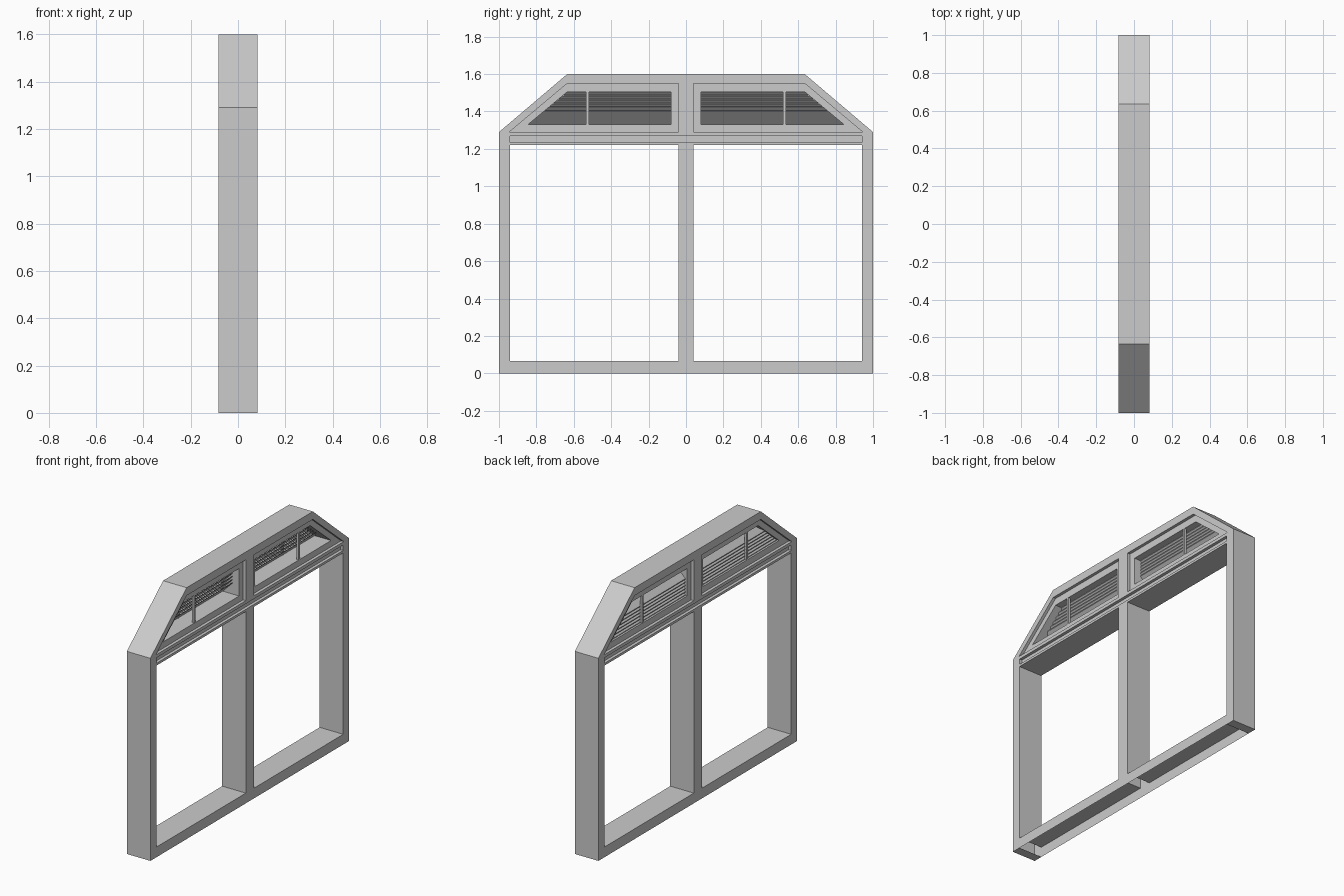
import bpy, bmesh
from mathutils import Matrix

if "Cube" in bpy.data.objects:
    bpy.data.objects.remove(bpy.data.objects["Cube"])

# local (x, y, z) -> world (y, z, x): profiles are drawn in the y-z plane
TO_YZ = Matrix(((0, 0, 1, 0), (1, 0, 0, 0), (0, 1, 0, 0), (0, 0, 0, 1)))


def mirror(pts):
    return [(-y, z) for y, z in reversed(pts)]


def rect(y0, y1, z0, z1):
    return [(y0, z0), (y1, z0), (y1, z1), (y0, z1)]


def plate(name, loops, half, x=0.0, open_bottom=False):
    """Extrude an outline with holes along x, +-half around x."""
    cu = bpy.data.curves.new(name + "_profile", 'CURVE')
    cu.dimensions = '2D'
    cu.fill_mode = 'BOTH'
    cu.extrude = half
    for pts in loops:
        s = cu.splines.new('POLY')
        s.points.add(len(pts) - 1)
        for p, (y, z) in zip(s.points, pts):
            p.co = (y, z, 0, 1)
        s.use_cyclic_u = True
    tmp = bpy.data.objects.new(name + "_tmp", cu)
    bpy.context.collection.objects.link(tmp)
    bpy.context.view_layer.update()
    dg = bpy.context.evaluated_depsgraph_get()
    me = bpy.data.meshes.new_from_object(tmp.evaluated_get(dg))
    bpy.data.objects.remove(tmp)
    me.transform(Matrix.Translation((x, 0, 0)) @ TO_YZ)
    bm = bmesh.new()
    bm.from_mesh(me)
    bmesh.ops.remove_doubles(bm, verts=bm.verts, dist=1e-5)
    bmesh.ops.recalc_face_normals(bm, faces=bm.faces)
    if open_bottom:
        gone = [f for f in bm.faces if all(v.co.z < 1e-4 for v in f.verts)
                and abs(f.calc_center_median().y) < 0.93]
        bmesh.ops.delete(bm, geom=gone, context='FACES_ONLY')
    for f in bm.faces:
        f.smooth = False
    bm.to_mesh(me)
    bm.free()
    me.name = name
    ob = bpy.data.objects.new(name, me)
    bpy.context.collection.objects.link(ob)
    return ob


W = 0.083      # half depth of the frame
R = 0.064      # half depth of recessed parts

# Outer frame with window openings, upper light openings and transom groove
outline = [(-1, 0), (-0.94, 0), (0.94, 0), (1, 0), (1, 1.29),
           (0.635, 1.6), (-0.635, 1.6), (-1, 1.29)]
pane = rect(0.04, 0.94, 0.065, 1.22)
light = [(0.04, 1.29), (0.945, 1.29), (0.635, 1.55), (0.04, 1.55)]
groove = rect(-0.94, 0.94, 1.235, 1.27)
plate("window_frame", [outline, pane, mirror(pane), light, mirror(light), groove],
      W, open_bottom=True)
plate("transom_groove_panel", [groove], R)

# Sashes and thin vertical bars in the upper lights
vent = [(0.08, 1.33), (0.845, 1.33), (0.635, 1.505), (0.08, 1.505)]
bar = rect(0.518, 0.534, 1.33, 1.505)
for side, f in (("right", lambda p: p), ("left", mirror)):
    plate("vent_sash_" + side, [f(light), f(vent)], R)
    plate("vent_bar_outer_" + side, [f(bar)], 0.007, R - 0.008)
    plate("vent_bar_inner_" + side, [f(bar)], 0.007, -R + 0.008)


# Sloping louvre slats, clipped to the slanted vent edge
def slats(name, sign):
    bm = bmesh.new()
    t, rise, x0, x1 = 0.005, 0.07, -0.052, 0.018
    for i in range(6):
        z = 1.33 + i * 0.0205
        ring = [(x0, z), (x1, z + rise), (x1, z + rise + t), (x0, z + t)]
        a = [bm.verts.new((x, sign * 0.08, h)) for x, h in ring]
        b = [bm.verts.new((x, sign * (0.845 - 1.2 * (h - 1.33)), h)) for x, h in ring]
        bm.faces.new(a)
        bm.faces.new(b[::-1])
        for k in range(4):
            n = (k + 1) % 4
            bm.faces.new((a[k], b[k], b[n], a[n]))
    bmesh.ops.recalc_face_normals(bm, faces=bm.faces)
    me = bpy.data.meshes.new(name)
    bm.to_mesh(me)
    bm.free()
    bpy.context.collection.objects.link(bpy.data.objects.new(name, me))


slats("louvre_slats_right", 1)
slats("louvre_slats_left", -1)
